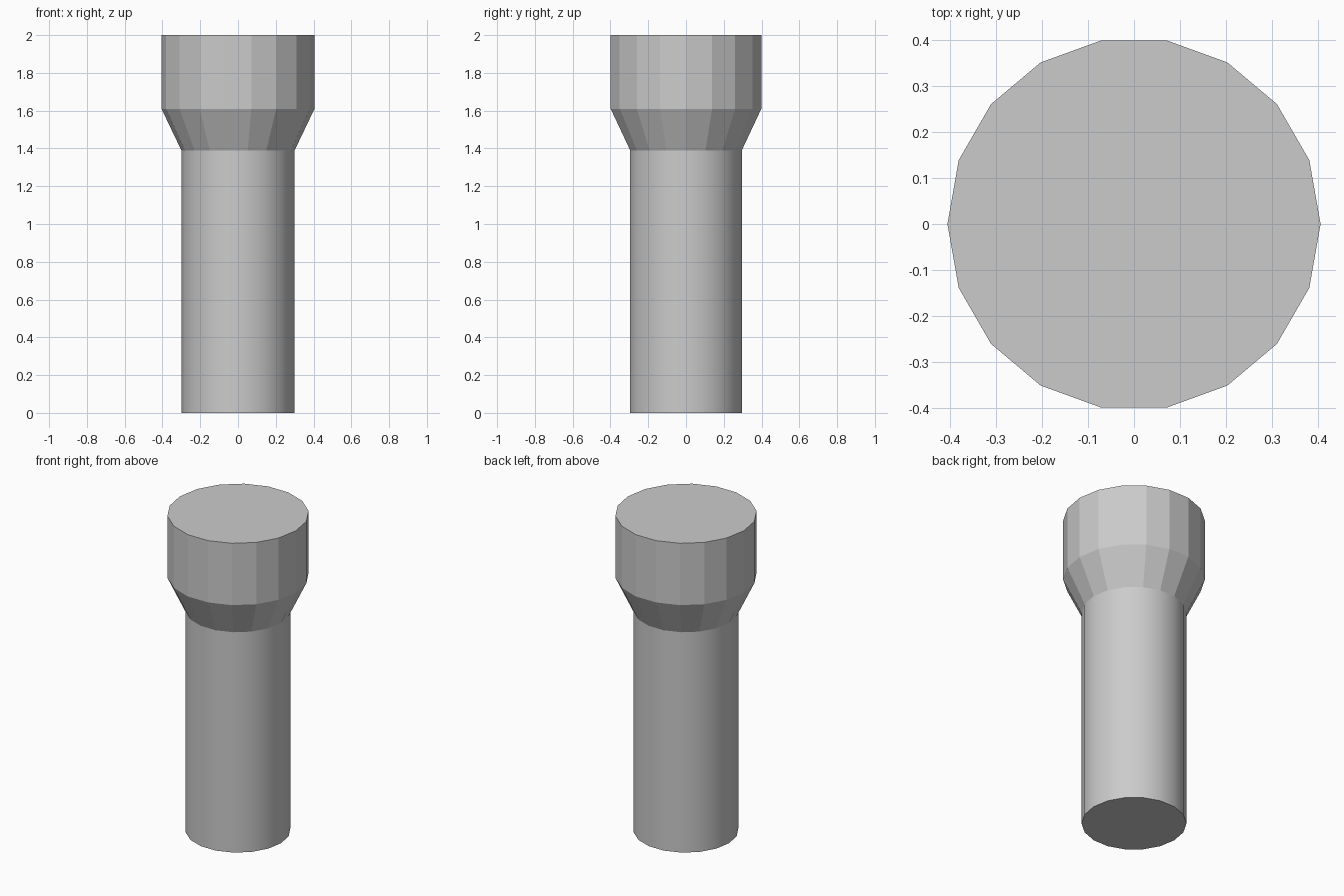
import bpy, bmesh
from math import cos, sin, tau

if "Cube" in bpy.data.objects:
    bpy.data.objects.remove(bpy.data.objects["Cube"])

SIDES = 18


def lathe(name, profile, smooth_bands=()):
    """Closed 18-sided solid from (radius, z) rings; listed bands are smooth."""
    bm = bmesh.new()
    rings = [[bm.verts.new((r * cos(tau * i / SIDES), r * sin(tau * i / SIDES), z))
              for i in range(SIDES)] for r, z in profile]
    for b, (lo, hi) in enumerate(zip(rings, rings[1:])):
        for i in range(SIDES):
            j = (i + 1) % SIDES
            face = bm.faces.new((lo[i], lo[j], hi[j], hi[i]))
            face.smooth = b in smooth_bands
    bm.faces.new(rings[0][::-1])
    bm.faces.new(rings[-1])
    # keep ring edges crisp
    for e in bm.edges:
        if abs(e.verts[0].co.z - e.verts[1].co.z) < 1e-6:
            e.smooth = False
    mesh = bpy.data.meshes.new(name)
    bm.to_mesh(mesh)
    bm.free()
    obj = bpy.data.objects.new(name, mesh)
    bpy.context.collection.objects.link(obj)
    return obj


# smooth shaft, flared collar and faceted head
lathe("flared_peg", [(0.30, 0.0), (0.30, 1.39), (0.405, 1.61), (0.405, 2.0)],
      smooth_bands=(0,))
